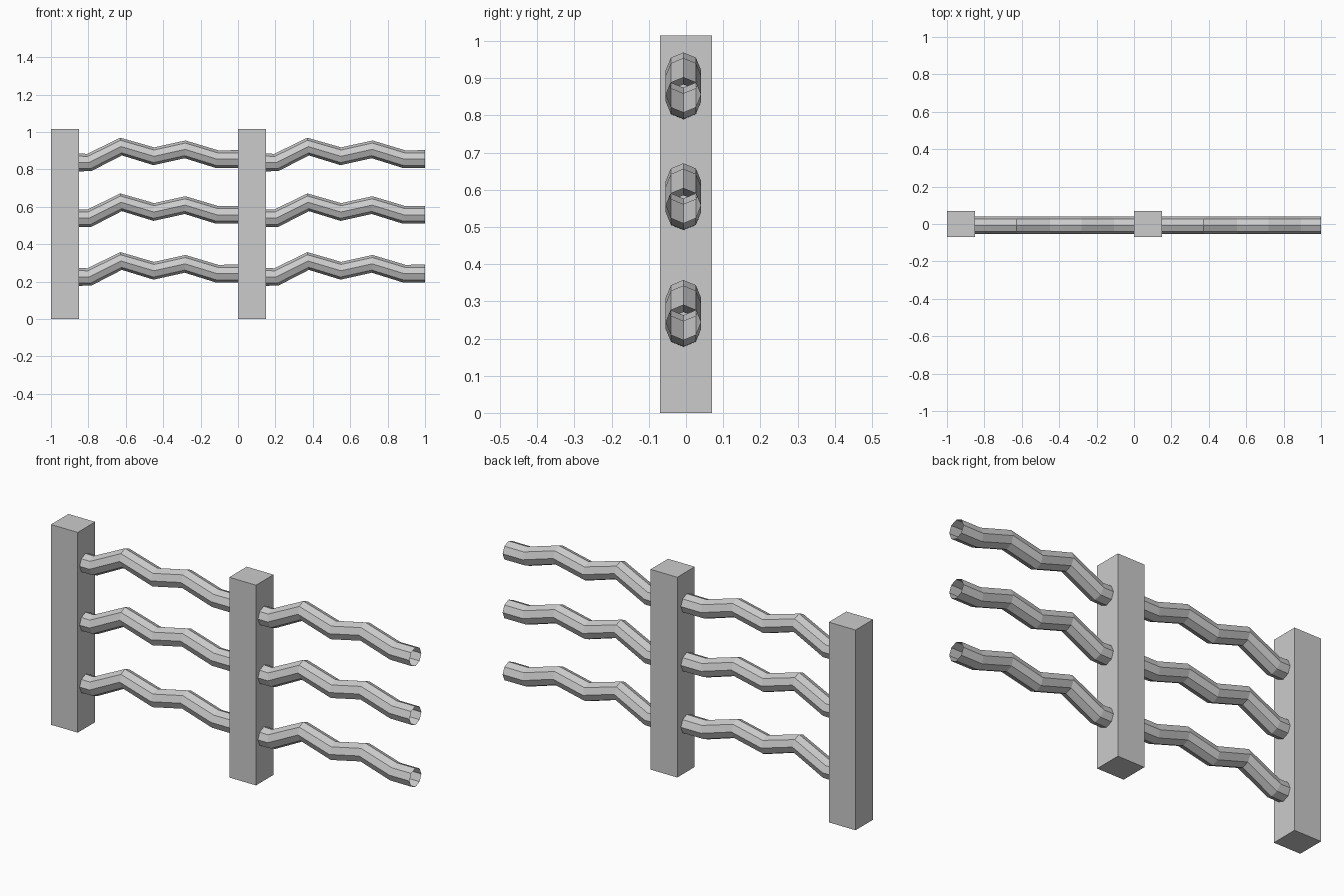
import bpy
import bmesh
import math
from mathutils import Vector

cube = bpy.data.objects.get("Cube")
if cube:
    bpy.data.objects.remove(cube, do_unlink=True)

# One plain grey for posts and rails
grey = bpy.data.materials.new("plain_grey")
grey.use_nodes = True
colour = (0.6, 0.6, 0.6, 1)
grey.diffuse_color = colour
grey.node_tree.nodes["Principled BSDF"].inputs["Base Color"].default_value = colour

POST_W, POST_D, POST_H = 0.15, 0.14, 1.015
RAIL_R, RAIL_Y, SIDES = 0.0475, -0.007, 8
RAIL_HEIGHTS = {"lower": 0.243, "middle": 0.557, "upper": 0.855}
# Bent centre line of a rail: distance from the post edge, rise over rail height
RAIL_PATH = [(0.15, -0.018), (0.205, -0.018), (0.375, 0.067), (0.55, 0.015),
             (0.717, 0.052), (0.887, 0), (1, 0)]


def add_object(name, bm):
    bmesh.ops.recalc_face_normals(bm, faces=bm.faces)
    mesh = bpy.data.meshes.new(name)
    bm.to_mesh(mesh)
    bm.free()
    mesh.materials.append(grey)
    obj = bpy.data.objects.new(name, mesh)
    bpy.context.collection.objects.link(obj)
    return obj


def add_post(name, x):
    bm = bmesh.new()
    bmesh.ops.create_cube(bm, size=1)
    bmesh.ops.scale(bm, verts=bm.verts, vec=(POST_W, POST_D, POST_H))
    obj = add_object(name, bm)
    obj.location = (x + POST_W / 2, 0, POST_H / 2)


def add_rail(name, x, z):
    """Open eight-sided tube swept along the bent centre line."""
    bm = bmesh.new()
    path = [Vector((px, 0, pz)) for px, pz in RAIL_PATH]
    rings = []
    for i, p in enumerate(path):
        before = (p - path[i - 1]).normalized() if i else Vector((1, 0, 0))
        after = (path[i + 1] - p).normalized() if i + 1 < len(path) else before
        t = (before + after).normalized()
        up, side = Vector((-t.z, 0, t.x)), Vector((0, 1, 0))
        angles = [math.tau * k / SIDES for k in range(SIDES)]
        rings.append([bm.verts.new(p + RAIL_R * (up * math.cos(a) + side * math.sin(a)))
                      for a in angles])
    for a, b in zip(rings, rings[1:]):
        for k in range(SIDES):
            n = (k + 1) % SIDES
            bm.faces.new((a[k], a[n], b[n], b[k]))
    obj = add_object(name, bm)
    obj.location = (x, RAIL_Y, z)


# Two identical bays, each a post with three rails
for bay, x in (("right", -1), ("middle", 0)):
    add_post(f"{bay}_post", x)
    for level, z in RAIL_HEIGHTS.items():
        add_rail(f"{bay}_{level}_rail", x, z)
